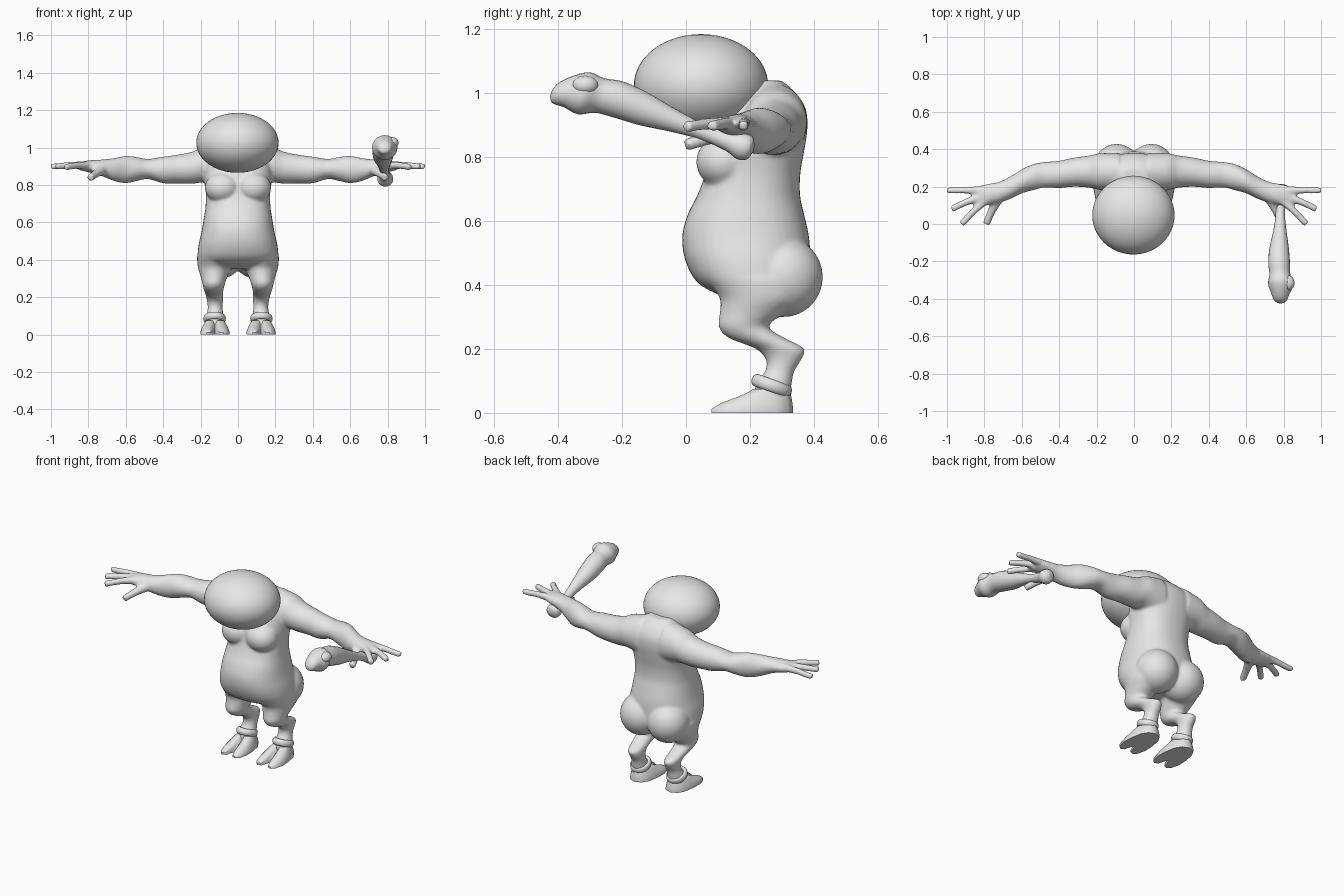
import bpy, bmesh
from math import sin, cos, pi, copysign
from mathutils import Vector, Matrix

cube = bpy.data.objects.get("Cube")
if cube:
    bpy.data.objects.remove(cube)

grey = bpy.data.materials.new("plain_grey")
grey.use_nodes = True
grey.diffuse_color = (0.8, 0.8, 0.8, 1)
grey.node_tree.nodes["Principled BSDF"].inputs["Base Color"].default_value = (0.8, 0.8, 0.8, 1)


def finish(name, bm):
    """Turn a bmesh into a smooth grey object."""
    bmesh.ops.recalc_face_normals(bm, faces=bm.faces)
    for f in bm.faces:
        f.smooth = True
    mesh = bpy.data.meshes.new(name)
    bm.to_mesh(mesh)
    bm.free()
    mesh.materials.append(grey)
    obj = bpy.data.objects.new(name, mesh)
    bpy.context.collection.objects.link(obj)
    return obj


def spline(rows, steps=5):
    """Catmull-Rom interpolation through rows of numbers."""
    rows = [Vector(r) for r in rows]
    out = []
    for i in range(len(rows) - 1):
        a, b, c, d = rows[max(i - 1, 0)], rows[i], rows[i + 1], rows[min(i + 2, len(rows) - 1)]
        for k in range(steps):
            t = k / steps
            out.append(b + (c - a) * (t / 2) + (a * 2 - b * 5 + c * 4 - d) * (t * t / 2)
                       + (b * 3 - a - c * 3 + d) * (t ** 3 / 2))
    return out + [rows[-1]]


def oval(n=32, power=2.0):
    for i in range(n):
        a = 2 * pi * i / n
        yield (copysign(abs(cos(a)) ** (2 / power), cos(a)),
               copysign(abs(sin(a)) ** (2 / power), sin(a)))


def loft(bm, rings):
    loops = [[bm.verts.new(p) for p in ring] for ring in rings]
    n = len(loops[0])
    for a, b in zip(loops, loops[1:]):
        for i in range(n):
            bm.faces.new((a[i], a[(i + 1) % n], b[(i + 1) % n], b[i]))
    bm.faces.new(loops[0])
    bm.faces.new(loops[-1])


def tube(bm, rows):
    """Round tube through rows of x, y, z, radius."""
    rows = spline(rows)
    turn = Vector((rows[-1] - rows[0])[:3]).to_track_quat('Z', 'Y')
    loft(bm, [[Vector(r[:3]) + turn @ Vector((c * r[3], s * r[3], 0)) for c, s in oval(20)]
              for r in rows])


def ball(bm, centre, radii):
    bmesh.ops.create_uvsphere(bm, u_segments=48, v_segments=32, radius=1,
                              matrix=Matrix.Translation(centre) @ Matrix.Diagonal((*radii, 1)))


# Torso: height, front, back, half width
body = bmesh.new()
torso = [(.35, .15, .34, .15), (.40, .045, .385, .21), (.47, 0, .39, .212), (.55, -.012, .385, .195),
         (.62, .005, .37, .183), (.68, .035, .357, .174), (.75, .06, .358, .172), (.82, .07, .37, .18),
         (.89, .09, .38, .18), (.95, .12, .375, .165), (1.0, .16, .345, .13), (1.04, .21, .30, .07)]
loft(body, [[(c * w, (f + b) / 2 + s * (b - f) / 2, z) for c, s in oval(40, 2.3)]
            for z, f, b, w in spline(torso)])

# Limbs: leg rows are z, x, y, half width, half depth; arm rows are x, y, z, half depth, half height
leg = [(.42, .12, .22, .10, .16), (.36, .125, .235, .09, .13), (.31, .128, .205, .072, .10),
       (.27, .13, .18, .06, .078), (.235, .13, .22, .052, .088), (.20, .125, .295, .045, .076),
       (.165, .122, .305, .041, .055), (.13, .122, .293, .041, .046), (.09, .125, .275, .048, .056),
       (.04, .125, .265, .05, .055)]
arm = [(.08, .28, .91, .10, .12), (.18, .28, .91, .098, .098), (.24, .28, .893, .086, .086),
       (.32, .277, .885, .078, .077), (.40, .265, .88, .073, .071), (.48, .263, .885, .068, .054),
       (.54, .25, .885, .07, .064), (.60, .228, .882, .064, .073), (.66, .195, .882, .06, .062),
       (.72, .17, .89, .056, .046), (.77, .16, .897, .056, .037), (.82, .15, .90, .056, .028),
       (.85, .14, .90, .048, .02)]
fingers = [[(.80, .18, .905, .024), (.90, .18, .905, .018), (.95, .18, .9, .018), (1.0, .18, .897, .016)],
           [(.80, .15, .905, .024), (.89, .12, .905, .019), (.975, .08, .897, .018)],
           [(.79, .13, .903, .024), (.85, .075, .905, .019), (.922, .0, .895, .018)],
           [(.72, .15, .885, .032), (.76, .07, .86, .022), (.79, .0, .838, .02)]]
for side in (-1, 1):
    loft(body, [[(side * (x + c * w), y + s * d, z) for c, s in oval()]
                for z, x, y, w, d in spline(leg)])
    loft(body, [[(side * x, y + c * d, z + s * h) for c, s in oval()]
                for x, y, z, d, h in spline(arm)])
    for finger in fingers:
        tube(body, [(side * x, y, z, r) for x, y, z, r in finger])
    # Chest muscles and buttocks
    ball(body, (side * .083, .12, .785), (.094, .088, .083))
    ball(body, (side * .093, .305, .425), (.122, .123, .125))

body_obj = finish("body", body)
remesh = body_obj.modifiers.new("blend", 'REMESH')
remesh.mode = 'VOXEL'
remesh.voxel_size = .008
remesh.use_smooth_shade = True
soften = body_obj.modifiers.new("soften", 'SMOOTH')
soften.factor = .5
soften.iterations = 8

# Head
head = bmesh.new()
ball(head, (-.003, .047, 1.025), (.22, .21, .16))
finish("head", head)

# Cloven hooves: outline shrinks back towards the ankle as it rises
outline = [(0, .16), (.012, .125), (.022, .09), (.045, .08), (.066, .10), (.078, .15), (.076, .21),
           (.064, .28), (.04, .32), (0, .335)]
outline += [(-x, y) for x, y in outline[-2:0:-1]]
layers = [(0, 1, 1), (.012, 1, 1), (.03, .93, .86), (.048, .82, .62), (.062, .72, .45), (.075, .6, .35)]
for side, label in ((-1, "right"), (1, "left")):
    hoof = bmesh.new()
    loft(hoof, [[(side * .123 + x * w, .28 + (y - .28) * (d if y < .28 else .5 + w / 2), z) for x, y in outline]
                for z, w, d in layers])
    obj = finish(label + "_hoof", hoof)
    bpy.context.view_layer.objects.active = obj
    obj.select_set(True)
    bpy.ops.object.shade_smooth_by_angle(angle=.9)
    obj.select_set(False)
    # Ankle cuff, raised at the front
    cuff = bmesh.new()
    tilt = Matrix.Translation((side * .125, .268, .085)) @ Matrix.Rotation(-.35, 4, 'X')
    rings = []
    for u, v in oval(36):
        rings.append([tilt @ Vector((u * (.046 + .014 * c), v * (.052 + .014 * c), .02 * s))
                      for c, s in oval(12)])
    loops = [[cuff.verts.new(p) for p in ring] for ring in rings]
    for i, ring in enumerate(loops):
        after = loops[(i + 1) % len(loops)]
        for j in range(12):
            cuff.faces.new((ring[j], after[j], after[(j + 1) % 12], ring[(j + 1) % 12]))
    finish(label + "_ankle_cuff", cuff)

# Club held in the left hand
club = bmesh.new()
tube(club, [(.79, .212, .825, .008), (.788, .20, .828, .036), (.787, .17, .835, .042), (.785, .13, .85, .03),
            (.782, .05, .88, .025), (.78, -.04, .915, .036), (.776, -.13, .95, .052),
            (.776, -.21, .98, .058), (.78, -.27, .993, .056), (.785, -.32, 1.0, .068),
            (.783, -.37, 1.005, .05), (.783, -.41, 1.0, .032), (.783, -.423, .998, .008)])
ball(club, (.825, -.315, 1.025), (.033, .04, .03))
finish("club", club)
